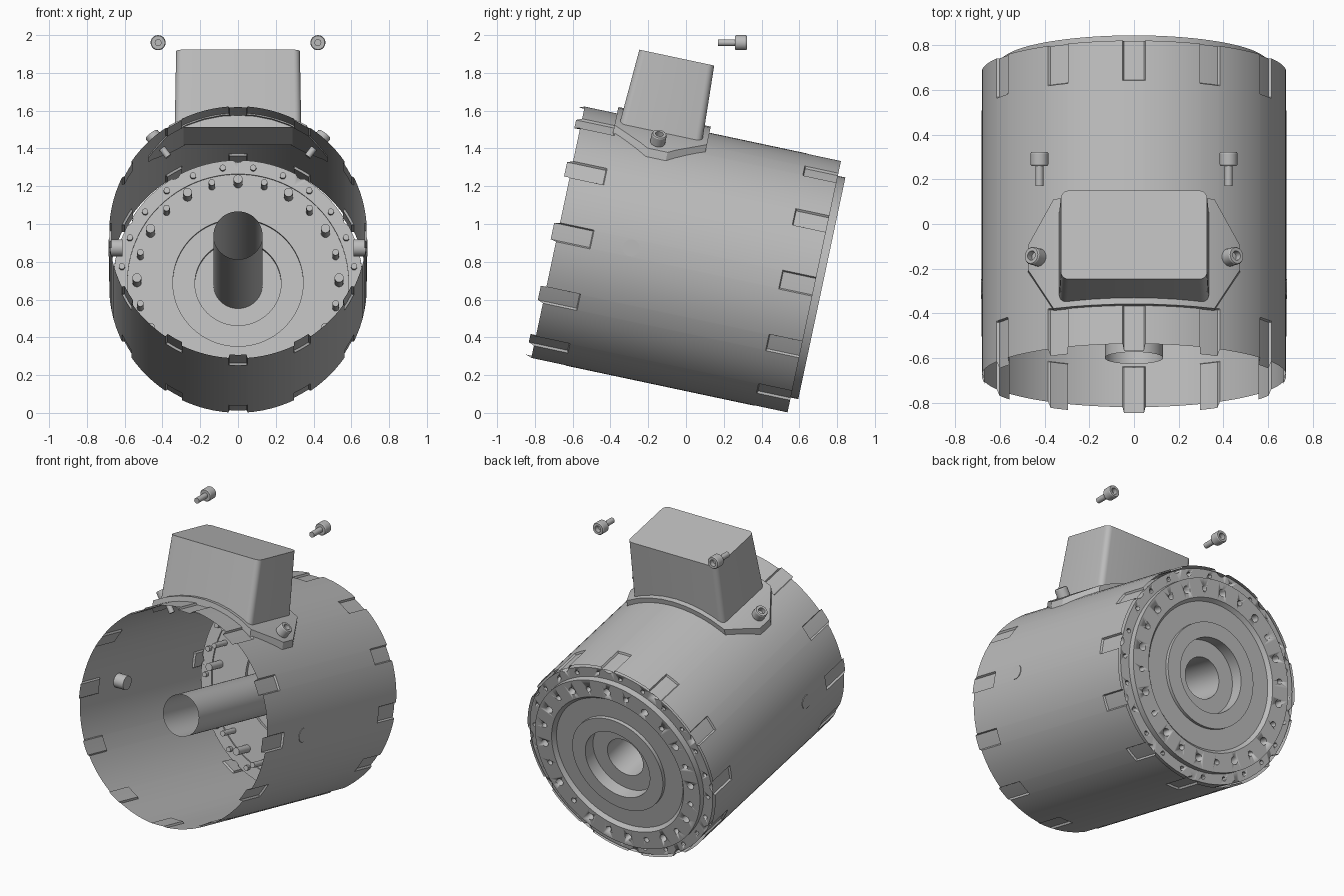
import bpy, bmesh
from math import sin, cos, radians, sqrt, pi
from mathutils import Matrix, Vector

cube = bpy.data.objects.get("Cube")
if cube:
    bpy.data.objects.remove(cube)

grey = bpy.data.materials.new("plain_grey")
grey.use_nodes = True
grey.diffuse_color = (0.5, 0.5, 0.5, 1)
grey.node_tree.nodes["Principled BSDF"].inputs["Base Color"].default_value = (0.5, 0.5, 0.5, 1)

# Motor frame: the local y axis is the shaft line, tipped down to the back
TILT = Matrix.Translation((0, -0.0125, 0.815)) @ Matrix.Rotation(radians(-12), 4, "X")


def finish(name, bm, place=TILT, angle=30, recalc=True):
    if recalc:
        bmesh.ops.recalc_face_normals(bm, faces=bm.faces)
    mesh = bpy.data.meshes.new(name)
    bm.to_mesh(mesh)
    bm.free()
    mesh.materials.append(grey)
    ob = bpy.data.objects.new(name, mesh)
    bpy.context.collection.objects.link(ob)
    ob.matrix_world = place
    bpy.ops.object.select_all(action="DESELECT")
    ob.select_set(True)
    bpy.context.view_layer.objects.active = ob
    bpy.ops.object.shade_smooth_by_angle(angle=radians(angle))
    return ob


def bridge(bm, rows, close_rows=False):
    """Join rings of points into closed bands."""
    rings = [[bm.verts.new(p) for p in row] for row in rows]
    pairs = list(zip(rings, rings[1:]))
    if close_rows:
        pairs.append((rings[-1], rings[0]))
    for a, b in pairs:
        for i in range(len(a)):
            j = (i + 1) % len(a)
            bm.faces.new((a[i], a[j], b[j], b[i]))
    return rings


def lathe(name, profile, place=TILT, n=32, closed=False):
    """Turn (radius, y) points round the y axis."""
    bm = bmesh.new()
    rows = [[(r * sin(2 * pi * i / n), y, r * cos(2 * pi * i / n)) for i in range(n)]
            for r, y in profile]
    rings = bridge(bm, rows, closed)
    if not closed:
        bm.faces.new(rings[0])
        bm.faces.new(rings[-1])
    return finish(name, bm, place)


def rod(bm, radius, ring, angle, y0, y1, sides=16):
    """Add a rod parallel to the shaft."""
    t = radians(angle)
    place = (Matrix.Translation((ring * sin(t), (y0 + y1) / 2, ring * cos(t)))
             @ Matrix.Rotation(pi / 2, 4, "X"))
    bmesh.ops.create_cone(bm, cap_ends=True, segments=sides, radius1=radius,
                          radius2=radius, depth=y1 - y0, matrix=place)


# Shell: thin tube with twelve shallow dents and tabs at its ends
R, DENT = 0.682, 0.012
period = [(-15, 0), (-11, 0), (-7, 0), (-4.3, 0), (-3.8, 1), (0, 1), (3.8, 1), (4.3, 0), (7, 0), (11, 0)]
stations = [(-0.68, 1), (-0.5, 1), (-0.495, 0), (0.525, 0), (0.53, 1), (0.707, 1)]
rows = []
for k, (y, dented) in enumerate(stations):
    row = []
    for step in range(12):
        for deg, inside in period:
            t = radians(step * 30 + deg)
            r = R - DENT * inside * dented
            row.append((r * sin(t), y - (0.03 if k == 0 and inside else 0), r * cos(t)))
    rows.append(row)
bm = bmesh.new()
bridge(bm, rows)
finish("shell", bm)

# End plate: stepped disc with rings of drilled holes and a notched rim
plate = lathe("end_plate", [
    (0.66, 0.59), (0.585, 0.59), (0.585, 0.60), (0.345, 0.60), (0.345, 0.62),
    (0.228, 0.62), (0.228, 0.65), (0.13, 0.65), (0.13, 0.665), (0.235, 0.665),
    (0.235, 0.748), (0.33, 0.748), (0.33, 0.725), (0.46, 0.725), (0.48, 0.748),
    (0.6, 0.748), (0.6, 0.707), (0.665, 0.707)], n=96, closed=True)

cut = bmesh.new()
pegs = bmesh.new()
for i in range(24):
    size = 0.024 if i % 2 == 0 else 0.017
    rod(cut, size, 0.535, i * 15, 0.69, 0.8)
    rod(pegs, size, 0.535, i * 15, 0.48, 0.62)
    rod(cut, 0.014, 0.63, i * 15 + 7.5, 0.66, 0.8, 12)
    rod(pegs, 0.016, 0.62, i * 15 + 7.5, 0.565, 0.62, 12)
    if i % 2 == 0:
        rod(cut, 0.035, 0.683, i * 15, 0.5, 0.8)
cutter = finish("hole_cutter", cut)
cutter.hide_render = True
cutter.hide_set(True)
drill = plate.modifiers.new("holes", "BOOLEAN")
drill.operation = "DIFFERENCE"
drill.solver = "EXACT"
drill.object = cutter
finish("plate_pegs", pegs)

# Hollow shaft, open at both ends
bm = bmesh.new()
bridge(bm, [[(0.13 * sin(2 * pi * i / 48), y, 0.13 * cos(2 * pi * i / 48)) for i in range(48)]
            for y in (-0.6, 0.655)])
finish("shaft_tube", bm)

# Side plugs through the shell
for side, label in ((1, "left"), (-1, "right")):
    bm = bmesh.new()
    bmesh.ops.create_cone(bm, cap_ends=True, segments=24, radius1=0.045, radius2=0.045, depth=0.074,
                          matrix=Matrix.Translation((side * 0.648, -0.284, 0))
                          @ Matrix.Rotation(pi / 2, 4, "Y"))
    finish(label + "_side_plug", bm)

# Terminal box, slightly tapered, with rounded upright edges
bm = bmesh.new()
bmesh.ops.create_cube(bm, size=1)
for v in bm.verts:
    top = v.co.z > 0
    v.co = (v.co.x * (0.655 if top else 0.67), -0.257 + v.co.y * (0.405 if top else 0.45),
            1.035 if top else 0.61)
upright = [e for e in bm.edges if abs(e.verts[0].co.z - e.verts[1].co.z) > 0.1]
bmesh.ops.bevel(bm, geom=upright, offset=0.035, segments=5, profile=0.5, affect="EDGES")
finish("terminal_box", bm)

# Saddle flange under the box, curved to the shell and pointed at the sides
bm = bmesh.new()
rows = []
for x in (-0.475, -0.45, -0.36, -0.27, -0.18, -0.09, 0, 0.09, 0.18, 0.27, 0.36, 0.45, 0.475):
    half = 0.25 if abs(x) <= 0.36 else 0.25 - (abs(x) - 0.36) * 1.7
    low, high = sqrt(0.676 ** 2 - x * x), sqrt(0.715 ** 2 - x * x)
    rows.append([(x, -0.255 - half, low), (x, -0.255 + half, low),
                 (x, -0.255 + half, high), (x, -0.255 - half, high)])
rings = bridge(bm, rows)
bm.faces.new(rings[0])
bm.faces.new(rings[-1])
finish("box_flange", bm)

# Socket screws: two fitted in the flange and two loose above
screw = [(0.018, -0.09), (0.018, 0), (0.036, 0), (0.04, 0.006), (0.04, 0.056), (0.036, 0.062),
         (0.021, 0.062), (0.021, 0.03)]
for side, label in ((1, "left"), (-1, "right")):
    t = radians(36.5) * side
    out = Vector((sin(t), 0, cos(t)))
    seat = Matrix.Translation(out * 0.71 + Vector((0, -0.263, 0)))
    turn = out.to_track_quat("Y", "Z").to_matrix().to_4x4()
    lathe(label + "_flange_screw", screw, TILT @ seat @ turn, 24)
    lathe(label + "_loose_screw", screw, Matrix.Translation((side * 0.423, 0.26, 1.96)), 24)
